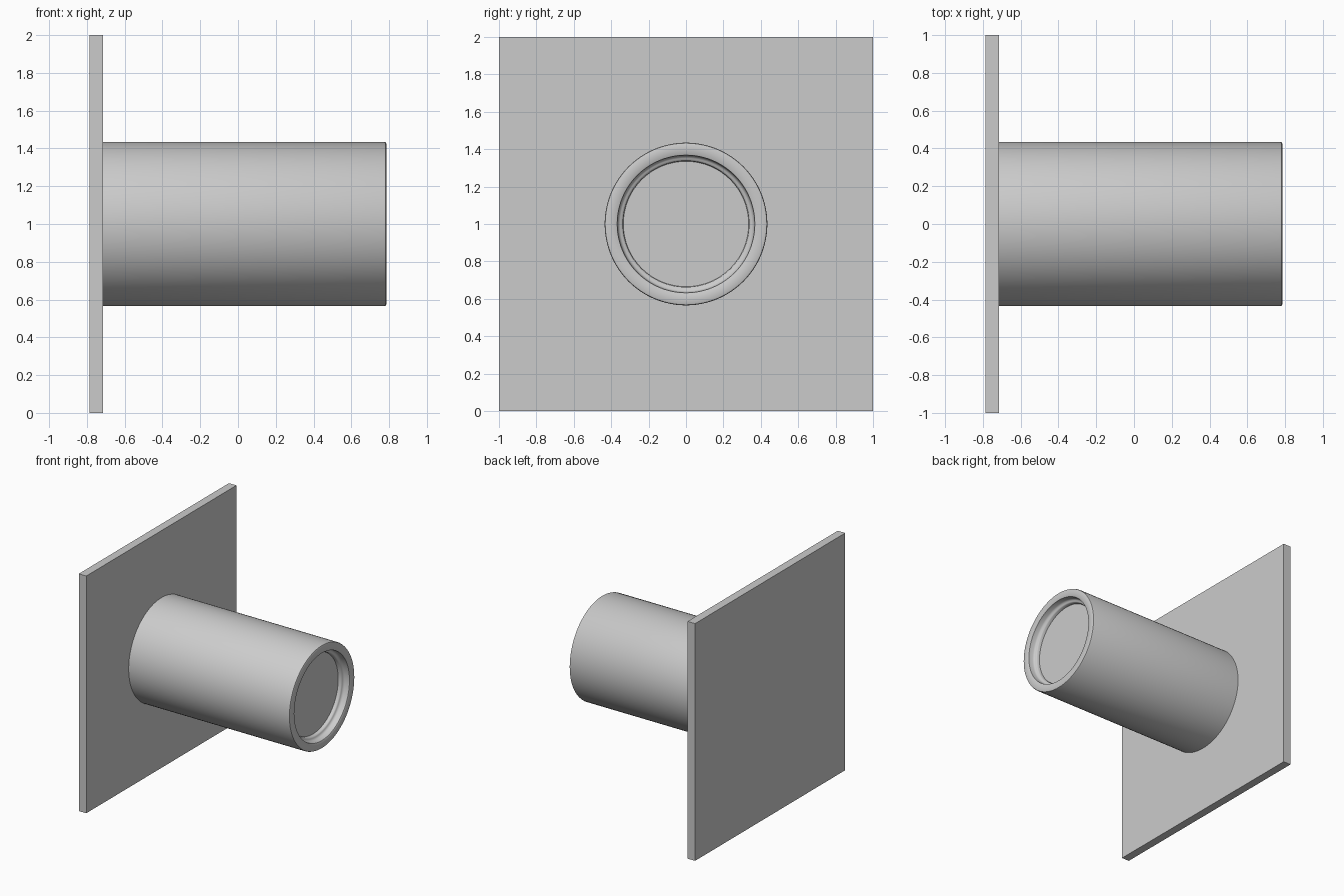
import bpy
import bmesh
from math import cos, sin, tau, radians

cube = bpy.data.objects.get("Cube")
if cube:
    bpy.data.objects.remove(cube, do_unlink=True)

grey = bpy.data.materials.new("plain_grey")
grey.use_nodes = True
colour = (0.6, 0.6, 0.6, 1)
grey.diffuse_color = colour
grey.node_tree.nodes["Principled BSDF"].inputs["Base Color"].default_value = colour

CENTRE_Z = 1.0
SIDES = 96


def finish(name, bm):
    bmesh.ops.recalc_face_normals(bm, faces=bm.faces)
    mesh = bpy.data.meshes.new(name)
    bm.to_mesh(mesh)
    bm.free()
    mesh.materials.append(grey)
    obj = bpy.data.objects.new(name, mesh)
    bpy.context.collection.objects.link(obj)
    return obj


def lathe_x(name, profile):
    """Turn (x, radius) points around the x axis and cap both ends."""
    bm = bmesh.new()
    rings = []
    for x, r in profile:
        angles = [tau * i / SIDES for i in range(SIDES)]
        rings.append([bm.verts.new((x, r * cos(a), CENTRE_Z + r * sin(a))) for a in angles])
    for a, b in zip(rings, rings[1:]):
        for i in range(SIDES):
            j = (i + 1) % SIDES
            bm.faces.new((a[i], a[j], b[j], b[i]))
    bm.faces.new(rings[0])
    bm.faces.new(rings[-1])
    return finish(name, bm)


# Square mounting plate
bm = bmesh.new()
bmesh.ops.create_cube(bm, size=1)
bmesh.ops.scale(bm, vec=(0.07, 2, 2), verts=bm.verts)
bmesh.ops.translate(bm, vec=(-0.75, 0, CENTRE_Z), verts=bm.verts)
finish("mounting_plate", bm)

# Round barrel with a softened rim and a stepped recess in its end
barrel = lathe_x("barrel", [
    (-0.73, 0.435), (0.775, 0.435), (0.782, 0.432), (0.785, 0.425),
    (0.785, 0.372), (0.782, 0.368), (0.745, 0.364), (0.735, 0.359),
    (0.73, 0.35), (0.728, 0.343), (0.722, 0.338), (0.70, 0.335),
])
bpy.ops.object.select_all(action="DESELECT")
barrel.select_set(True)
bpy.context.view_layer.objects.active = barrel
bpy.ops.object.shade_smooth_by_angle(angle=radians(40))
